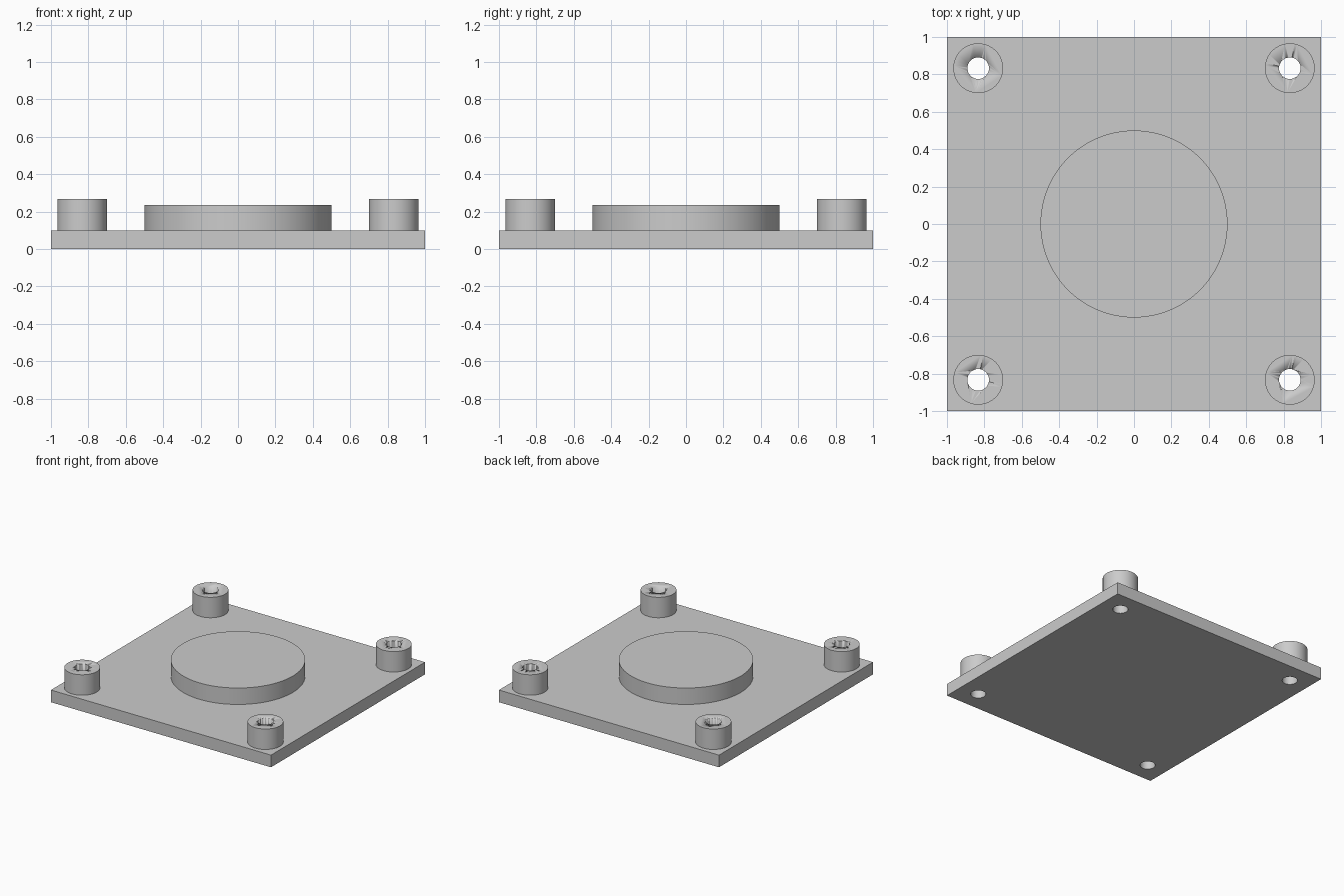
import bpy
import bmesh
from math import radians
from mathutils import Matrix

cube = bpy.data.objects.get("Cube")
if cube:
    bpy.data.objects.remove(cube, do_unlink=True)

PLATE_TOP = 0.1
DISC_TOP, DISC_RADIUS = 0.235, 0.5
BOSS_TOP, BOSS_RADIUS = 0.268, 0.133
HOLE_RADIUS, HOLE_POS = 0.0575, 0.833
SEGMENTS = 64

grey = bpy.data.materials.new("plain grey")
grey.use_nodes = True
colour = (0.6, 0.6, 0.6, 1)
grey.diffuse_color = colour
grey.node_tree.nodes["Principled BSDF"].inputs["Base Color"].default_value = colour


def add_object(name, bm):
    mesh = bpy.data.meshes.new(name)
    bm.to_mesh(mesh)
    bm.free()
    mesh.materials.append(grey)
    obj = bpy.data.objects.new(name, mesh)
    bpy.context.collection.objects.link(obj)
    return obj


def cylinder(name, x, y, radius, bottom, top, segments=SEGMENTS):
    bm = bmesh.new()
    bmesh.ops.create_cone(bm, cap_ends=True, segments=segments,
                          radius1=radius, radius2=radius, depth=top - bottom,
                          matrix=Matrix.Translation((x, y, (bottom + top) / 2)))
    return add_object(name, bm)


def drill(obj, cutter):
    cutter.hide_render = True
    cutter.hide_set(True)
    cut = obj.modifiers.new("screw_hole", 'BOOLEAN')
    cut.operation = 'DIFFERENCE'
    cut.solver = 'EXACT'
    cut.object = cutter


def smooth(obj):
    bpy.ops.object.select_all(action='DESELECT')
    obj.select_set(True)
    bpy.context.view_layer.objects.active = obj
    bpy.ops.object.shade_smooth_by_angle(angle=radians(30))


# Square base plate
bm = bmesh.new()
bmesh.ops.create_cube(bm, size=1, matrix=Matrix.Translation((0, 0, PLATE_TOP / 2))
                      @ Matrix.Diagonal((2, 2, PLATE_TOP, 1)))
plate = add_object("base_plate", bm)

# Raised round platform
disc = cylinder("centre_disc", 0, 0, DISC_RADIUS, PLATE_TOP, DISC_TOP, 96)
smooth(disc)

# Corner bosses, each drilled right through the plate
for depth, sy in (("front", -1), ("back", 1)):
    for side, sx in (("right", -1), ("left", 1)):
        x, y = sx * HOLE_POS, sy * HOLE_POS
        name = f"{depth}_{side}"
        boss = cylinder(name + "_boss", x, y, BOSS_RADIUS, PLATE_TOP, BOSS_TOP)
        smooth(boss)
        cutter = cylinder(name + "_hole_cutter", x, y, HOLE_RADIUS, -0.1, BOSS_TOP + 0.1)
        smooth(cutter)
        drill(boss, cutter)
        drill(plate, cutter)
